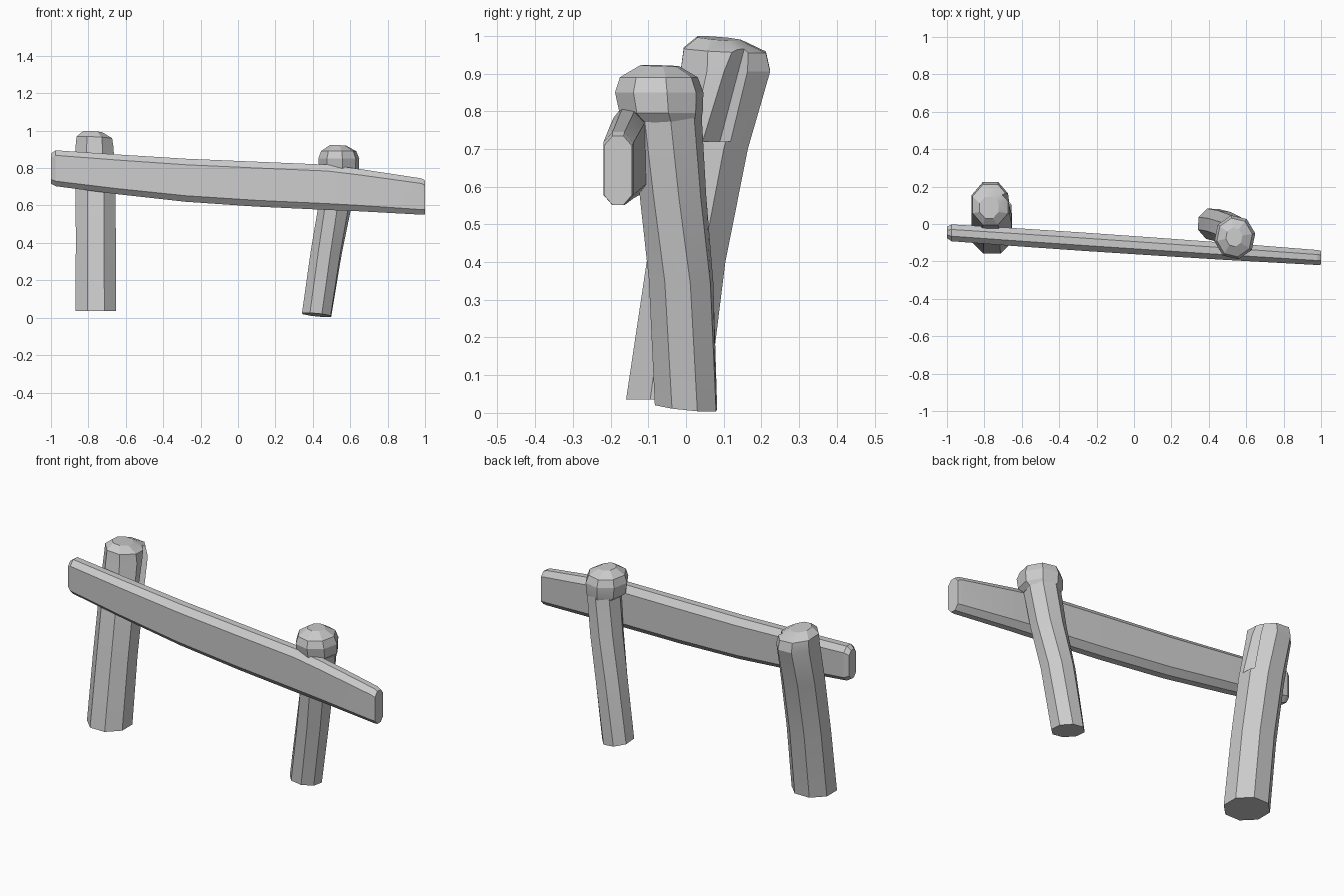
import bpy, bmesh
from math import sin, cos, pi, radians
from mathutils import Vector

if "Cube" in bpy.data.objects:
    bpy.data.objects.remove(bpy.data.objects["Cube"], do_unlink=True)

wood = bpy.data.materials.new("plain grey")
wood.use_nodes = True
grey = (0.6, 0.6, 0.6, 1)
wood.diffuse_color = grey
wood.node_tree.nodes["Principled BSDF"].inputs["Base Color"].default_value = grey


def loft(name, rings):
    """Skin a list of point rings and cap both ends."""
    bm = bmesh.new()
    loops = [[bm.verts.new(p) for p in ring] for ring in rings]
    n = len(loops[0])
    for a, b in zip(loops, loops[1:]):
        for i in range(n):
            j = (i + 1) % n
            bm.faces.new((a[i], a[j], b[j], b[i]))
    bm.faces.new(loops[0][::-1])
    bm.faces.new(loops[-1])
    bmesh.ops.recalc_face_normals(bm, faces=bm.faces)
    mesh = bpy.data.meshes.new(name)
    bm.to_mesh(mesh)
    bm.free()
    mesh.materials.append(wood)
    obj = bpy.data.objects.new(name, mesh)
    bpy.context.collection.objects.link(obj)
    return obj


def ring(x, y, z, rx, ry, turn=22.5, tilt=0.0, sides=8):
    """Horizontal polygon, optionally tipped down toward +x and +y."""
    pts = []
    for i in range(sides):
        a = 2 * pi * i / sides + radians(turn)
        dx, dy = rx * cos(a), ry * sin(a)
        pts.append(Vector((x + dx, y + dy, z - tilt * (dx + dy))))
    return pts


def finish(obj):
    bpy.ops.object.select_all(action='DESELECT')
    obj.select_set(True)
    bpy.context.view_layer.objects.active = obj
    bpy.ops.object.shade_smooth_by_angle(angle=radians(20))


# Tall post, leaning back, with a chamfered top
tall_post = loft("tall_post", [
    ring(-0.76, -0.05, 0.035, 0.118, 0.118),
    ring(-0.76, 0.0, 0.40, 0.116, 0.113),
    ring(-0.762, 0.055, 0.70, 0.115, 0.118),
    ring(-0.767, 0.105, 0.91, 0.110, 0.128, tilt=0.03),
    ring(-0.768, 0.103, 0.962, 0.103, 0.118, tilt=0.05),
    ring(-0.775, 0.088, 0.993, 0.055, 0.062, tilt=0.08),
])

# Split in the side of the tall post
split = [(-0.705, 0.09), (-0.60, -0.01), (-0.60, 0.17)]
cutter = loft("split_cutter", [
    [Vector((x, y + lean, z)) for x, y in split]
    for z, lean in ((0.72, 0.0), (1.1, 0.10))])
cutter.hide_render = True
cut = tall_post.modifiers.new("split", 'BOOLEAN')
cut.operation = 'DIFFERENCE'
cut.solver = 'EXACT'
cut.object = cutter
graph = bpy.context.evaluated_depsgraph_get()
tall_post.data = bpy.data.meshes.new_from_object(tall_post.evaluated_get(graph))
tall_post.modifiers.clear()
bpy.data.objects.remove(cutter, do_unlink=True)
finish(tall_post)

# Short post, bending sideways with a slight twist
finish(loft("short_post", [
    ring(0.42, 0.0, 0.015, 0.083, 0.088, 20, 0.10),
    ring(0.472, -0.013, 0.35, 0.086, 0.089, 16, 0.08),
    ring(0.515, -0.035, 0.58, 0.089, 0.090, 10, 0.05),
    ring(0.542, -0.052, 0.79, 0.090, 0.094, 6),
]))

# Knob on the short post
finish(loft("post_knob", [
    ring(0.540, -0.055, 0.772, 0.088, 0.093, 10, 0.03),
    ring(0.540, -0.066, 0.795, 0.108, 0.112, 10),
    ring(0.539, -0.071, 0.850, 0.111, 0.119, 10),
    ring(0.538, -0.072, 0.890, 0.096, 0.105, 10),
    ring(0.535, -0.070, 0.921, 0.045, 0.052, 10, 0.03),
]))

# Sagging rail: x, middle height, half height, half thickness
stations = [
    (-1.0, 0.797, 0.080, 0.030),
    (-0.975, 0.799, 0.096, 0.045),
    (-0.65, 0.767, 0.106, 0.048),
    (-0.28, 0.735, 0.115, 0.049),
    (0.10, 0.714, 0.120, 0.048),
    (0.48, 0.697, 0.121, 0.046),
    (0.65, 0.682, 0.113, 0.044),
    (0.98, 0.648, 0.097, 0.040),
    (1.0, 0.643, 0.091, 0.037),
]
section = [(-1, -0.72), (-0.4, -1), (0.4, -1), (1, -0.72),
           (1, 0.72), (0.4, 1), (-0.4, 1), (-1, 0.72)]
finish(loft("rail", [
    [Vector((x, -0.113 - 0.0675 * x + v * t, z + w * h)) for v, w in section]
    for x, z, h, t in stations]))
